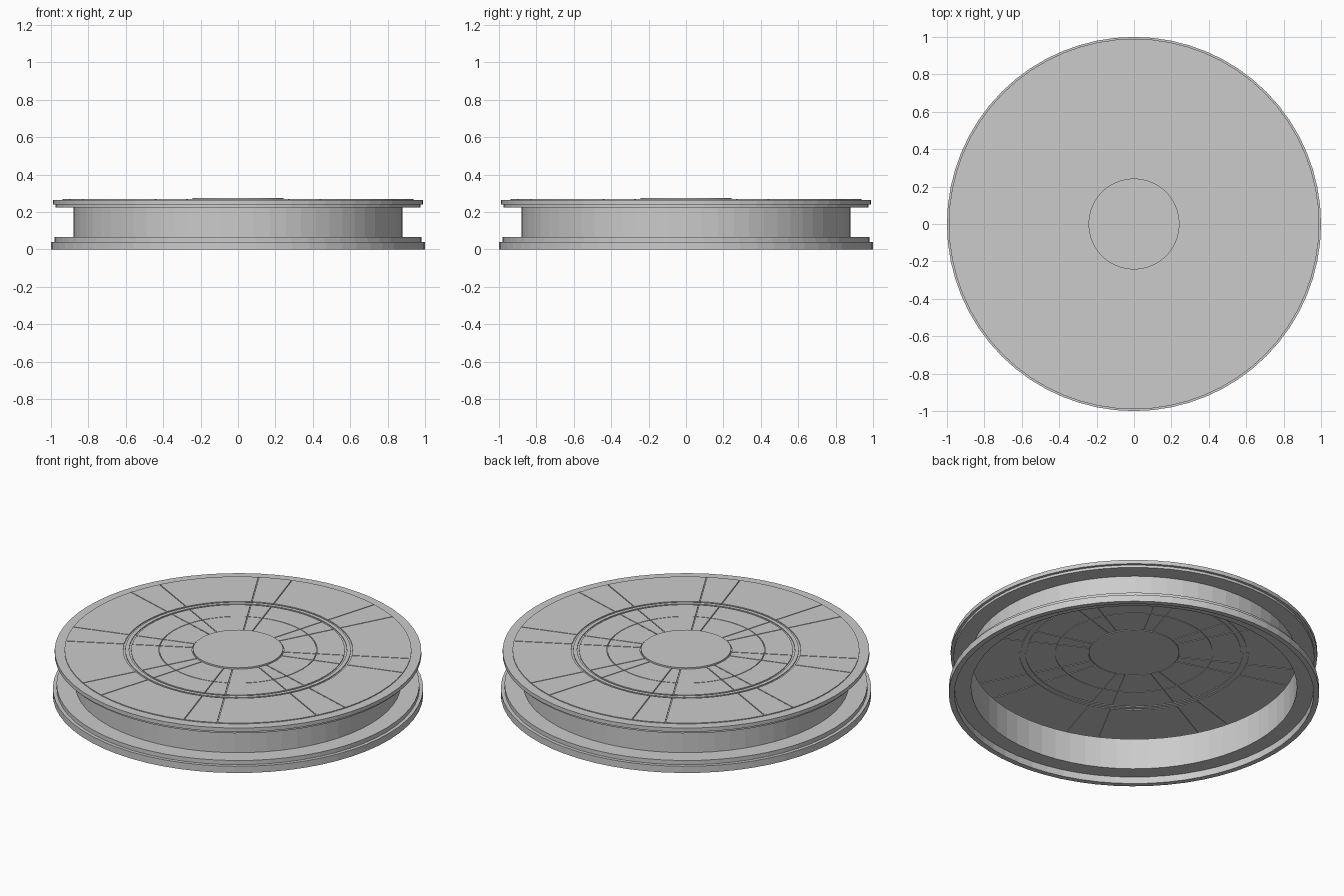
import bpy, bmesh
from math import cos, sin, tau

if "Cube" in bpy.data.objects:
    bpy.data.objects.remove(bpy.data.objects["Cube"])

SEG = 64


def finish(name, bm, recalc=True):
    if recalc:
        bmesh.ops.recalc_face_normals(bm, faces=bm.faces)
    mesh = bpy.data.meshes.new(name)
    bm.to_mesh(mesh)
    bm.free()
    obj = bpy.data.objects.new(name, mesh)
    bpy.context.collection.objects.link(obj)
    return obj


def lathe(name, profile, closed=False):
    """Revolve an (r, z) profile around z with flat facets."""
    bm = bmesh.new()
    rings = [[bm.verts.new((r * cos(tau * i / SEG), r * sin(tau * i / SEG), z))
              for i in range(SEG)] for r, z in profile]
    pairs = list(zip(rings, rings[1:]))
    if closed:
        pairs.append((rings[-1], rings[0]))
    for a, b in pairs:
        for i in range(SEG):
            j = (i + 1) % SEG
            bm.faces.new((a[i], a[j], b[j], b[i]))
    return finish(name, bm)


def panels(name, r0, r1, z0, z1, gap=0.005):
    """Ring of raised plates, split at the radial seams."""
    bm = bmesh.new()
    seams = sorted(q * 16 + k for q in range(4) for k in (3, 5, 11, 13))
    for s, e in zip(seams, seams[1:] + [seams[0] + SEG]):
        cols = []
        for i in range(s, e + 1):
            side = (i == s) - (i == e)
            col = []
            for r in (r0, r1):
                a = tau * i / SEG + side * gap / 2 / r
                col += [bm.verts.new((r * cos(a), r * sin(a), z)) for z in (z0, z1)]
            cols.append(col)
        order = (0, 2, 3, 1)
        for a, b in zip(cols, cols[1:]):
            for k in range(4):
                m, n = order[k], order[(k + 1) % 4]
                bm.faces.new((a[m], a[n], b[n], b[m]))
        for c in (cols[0], cols[-1]):
            bm.faces.new([c[k] for k in order])
    return finish(name, bm)


def disc(name, r, z, depth):
    bm = bmesh.new()
    bmesh.ops.create_cone(bm, cap_ends=True, segments=SEG, radius1=r, radius2=r, depth=depth)
    bmesh.ops.translate(bm, verts=bm.verts, vec=(0, 0, z))
    return finish(name, bm)


# Stepped base ring with a hollow lip underneath
lathe("base_flange", [(0.97, 0), (1, 0), (1, 0.04), (0.98, 0.04), (0.98, 0.065),
                      (0.88, 0.065), (0.88, 0.04), (0.97, 0.04)], closed=True)
# Thin drum wall
lathe("drum_wall", [(0.88, 0.065), (0.88, 0.225)])
# Stepped upper flange
lathe("top_flange", [(0.88, 0.225), (0.975, 0.225), (0.975, 0.24), (0.99, 0.24),
                     (0.99, 0.263), (0.94, 0.263)])

# Deck sheet, with raised plates showing on both faces
disc("deck_sheet", 0.941, 0.262, 0.002)
panels("outer_plates", 0.62, 0.937, 0.257, 0.268)
panels("middle_plates", 0.428, 0.577, 0.257, 0.268)
panels("inner_plates", 0.248, 0.424, 0.257, 0.268)
lathe("divider_ring", [(0.588, 0.257), (0.609, 0.257), (0.609, 0.268), (0.588, 0.268)], closed=True)
disc("center_plate", 0.243, 0.265, 0.018)
